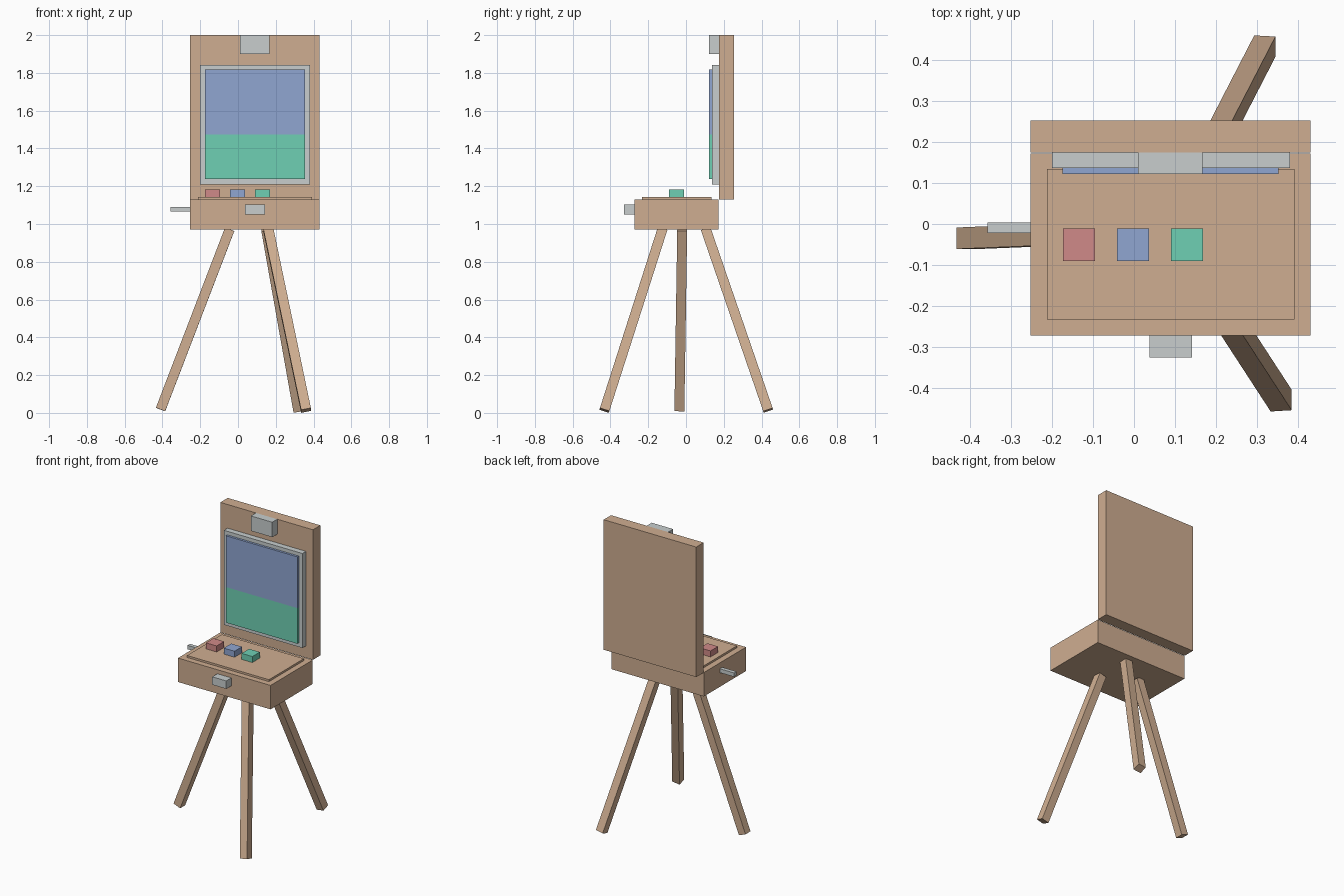
import bpy, bmesh
from mathutils import Vector, Matrix

if "Cube" in bpy.data.objects:
    bpy.data.objects.remove(bpy.data.objects["Cube"])


def material(name, rgb):
    m = bpy.data.materials.new(name)
    lin = [((c / 255 + 0.055) / 1.055) ** 2.4 for c in rgb]
    m.diffuse_color = (*lin, 1)
    m.use_nodes = True
    m.node_tree.nodes["Principled BSDF"].inputs["Base Color"].default_value = m.diffuse_color
    return m


WOOD = material("wood", (207, 174, 145))
METAL = material("pale_metal", (200, 206, 206))
BLUE = material("blue_paint", (144, 166, 209))
GREEN = material("green_paint", (111, 208, 180))
RED = material("red_paint", (208, 138, 136))


def finish(name, bm, *mats):
    me = bpy.data.meshes.new(name)
    bm.to_mesh(me)
    bm.free()
    for m in mats:
        me.materials.append(m)
    ob = bpy.data.objects.new(name, me)
    bpy.context.collection.objects.link(ob)
    return ob


def box_mesh(x, y, z):
    """Box spanning the given (min, max) ranges."""
    bm = bmesh.new()
    size = [b - a for a, b in (x, y, z)]
    mid = [(a + b) / 2 for a, b in (x, y, z)]
    bmesh.ops.create_cube(bm, size=1, matrix=Matrix.Translation(mid) @ Matrix.Diagonal((*size, 1)))
    return bm


def box(name, x, y, z, mat):
    return finish(name, box_mesh(x, y, z), mat)


def leg(name, foot, top, w=0.0525):
    """Square bar whose ends are perpendicular to its axis."""
    foot, top = Vector(foot), Vector(top)
    d = (top - foot).normalized()
    v = d.cross(Vector((1, 0, 0))).normalized()
    u = v.cross(d)
    rot = Matrix((u, v, d)).transposed().to_4x4()
    bm = bmesh.new()
    bmesh.ops.create_cube(bm, size=1, matrix=Matrix.Translation((foot + top) / 2) @ rot
                          @ Matrix.Diagonal((w, w, (top - foot).length, 1)))
    finish(name, bm, WOOD)


# Case, raised work surface and upright lid
WIDE = (-0.253, 0.432)
box("case", WIDE, (-0.273, 0.173), (0.97, 1.13), WOOD)
box("work_surface", (-0.213, 0.393), (-0.234, 0.135), (1.125, 1.143), WOOD)
box("lid", WIDE, (0.175, 0.253), (1.13, 2.0), WOOD)

# Picture frame, and canvas cut into sky and ground
box("picture_frame", (-0.2, 0.381), (0.137, 0.175), (1.21, 1.842), METAL)
SPLIT = 1.475
bm = box_mesh((-0.175, 0.354), (0.122, 0.138), (1.237, 1.818))
bmesh.ops.bisect_plane(bm, geom=bm.verts[:] + bm.edges[:] + bm.faces[:],
                       plane_co=(0, 0, SPLIT), plane_no=(0, 0, 1))
for f in bm.faces:
    f.material_index = int(f.calc_center_median().z < SPLIT)
finish("canvas", bm, BLUE, GREEN)

# Metal fittings
box("top_clip", (0.01, 0.168), (0.122, 0.175), (1.9, 2.0), METAL)
box("front_latch", (0.038, 0.142), (-0.327, -0.273), (1.05, 1.103), METAL)
box("side_handle", (-0.358, -0.253), (-0.022, 0.004), (1.065, 1.091), METAL)

# Paint blocks
for i, (label, mat) in enumerate((("red", RED), ("blue", BLUE), ("green", GREEN))):
    x = -0.174 + 0.132 * i
    box(label + "_paint_block", (x, x + 0.079), (-0.09, -0.011), (1.13, 1.183), mat)

# Splayed tripod legs
leg("left_leg", (-0.41, -0.035, 0.018), (-0.044, -0.02, 0.972))
leg("front_leg", (0.36, -0.432, 0.0135), (0.16, -0.125, 0.972))
leg("back_leg", (0.32, 0.435, 0.0135), (0.15, 0.105, 0.972))
